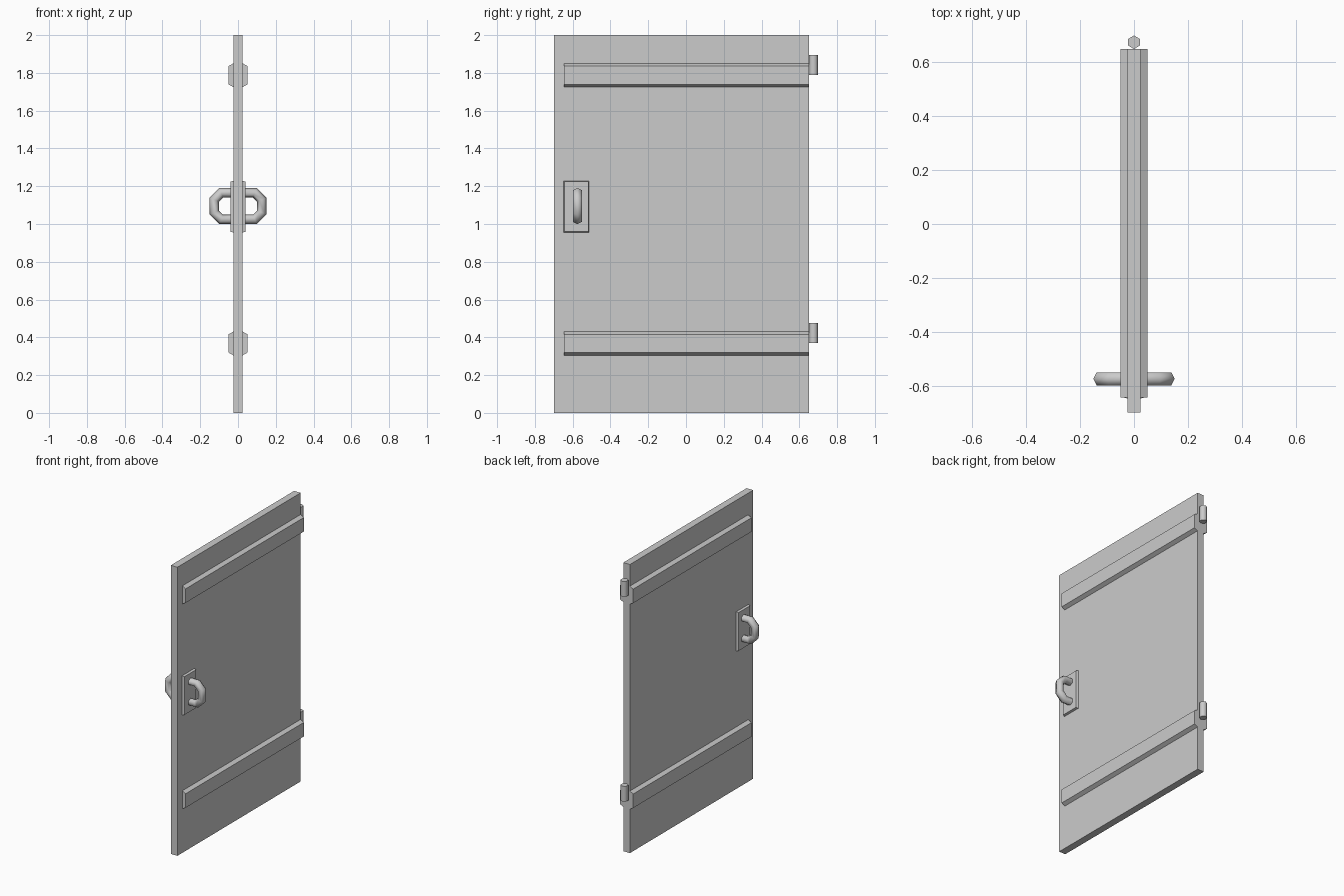
import bpy
import bmesh
from math import radians

cube = bpy.data.objects.get("Cube")
if cube:
    bpy.data.objects.remove(cube, do_unlink=True)

grey = bpy.data.materials.new("plain_grey")
grey.use_nodes = True
colour = (0.6, 0.6, 0.6, 1)
grey.diffuse_color = colour
grey.node_tree.nodes["Principled BSDF"].inputs["Base Color"].default_value = colour


def finish(name, bm, smooth=False):
    """Turn a bmesh into a named, coloured object."""
    bmesh.ops.recalc_face_normals(bm, faces=bm.faces[:])
    mesh = bpy.data.meshes.new(name)
    bm.to_mesh(mesh)
    bm.free()
    mesh.materials.append(grey)
    obj = bpy.data.objects.new(name, mesh)
    bpy.context.collection.objects.link(obj)
    if smooth:
        bpy.ops.object.select_all(action="DESELECT")
        obj.select_set(True)
        bpy.context.view_layer.objects.active = obj
        bpy.ops.object.shade_smooth_by_angle(angle=radians(65))


def slab(name, x, y, z, taper_y=0, taper_z=0):
    """Block between (low, high) ranges, its second x end tapered."""
    bm = bmesh.new()
    bmesh.ops.create_cube(bm, size=1)
    for v in bm.verts:
        sy, sz = (1 if c > 0 else -1 for c in v.co.yz)
        end = v.co.x > 0
        v.co = (x[end],
                y[sy > 0] - sy * taper_y * end,
                z[sz > 0] - sz * taper_z * end)
    finish(name, bm)


def octagon(offset):
    """Stretched octagon in x and z, grown evenly by an offset."""
    a, h, c = 0.126 + offset, 0.071 + offset, 0.037 + 0.586 * offset
    return [(a, c - h), (a, h - c), (a - c, h), (c - a, h),
            (-a, h - c), (-a, c - h), (c - a, -h), (a - c, -h)]


# Door panel
FACE = 0.025
slab("door_panel", (-FACE, FACE), (-0.7, 0.65), (0, 2))

# Straps and handle plates on both faces
for side, s in (("left", 1), ("right", -1)):
    for level, z in (("upper", 1.725), ("lower", 0.305)):
        slab(f"{level}_strap_{side}", (s * FACE, s * 0.05), (-0.645, 0.65),
             (z, z + 0.125), taper_z=0.014)
    slab(f"handle_plate_{side}", (s * FACE, s * 0.04), (-0.648, -0.513),
         (0.955, 1.228), taper_y=0.004, taper_z=0.004)

# Six-sided hinge pins on the back edge, points along y
for level, z in (("upper", 1.79), ("lower", 0.37)):
    bm = bmesh.new()
    bmesh.ops.create_cone(bm, cap_ends=True, segments=6, radius1=0.025,
                          radius2=0.025, depth=0.106)
    # The ring of the cone starts on the y axis
    bmesh.ops.translate(bm, verts=bm.verts[:], vec=(0, 0.675, z + 0.053))
    finish(f"{level}_hinge_pin", bm, smooth=True)

# Ring handle running through the door, with a six-sided section
bm = bmesh.new()
section = [(0.025, 0), (0.0125, 0.024), (-0.0125, 0.024),
           (-0.025, 0), (-0.0125, -0.024), (0.0125, -0.024)]
loops = [[bm.verts.new((x, y - 0.575, z + 1.095)) for x, z in octagon(d)]
         for d, y in section]
for i, loop in enumerate(loops):
    other = loops[i - 1]
    for j in range(len(loop)):
        bm.faces.new((loop[j - 1], loop[j], other[j], other[j - 1]))
finish("ring_handle", bm, smooth=True)
